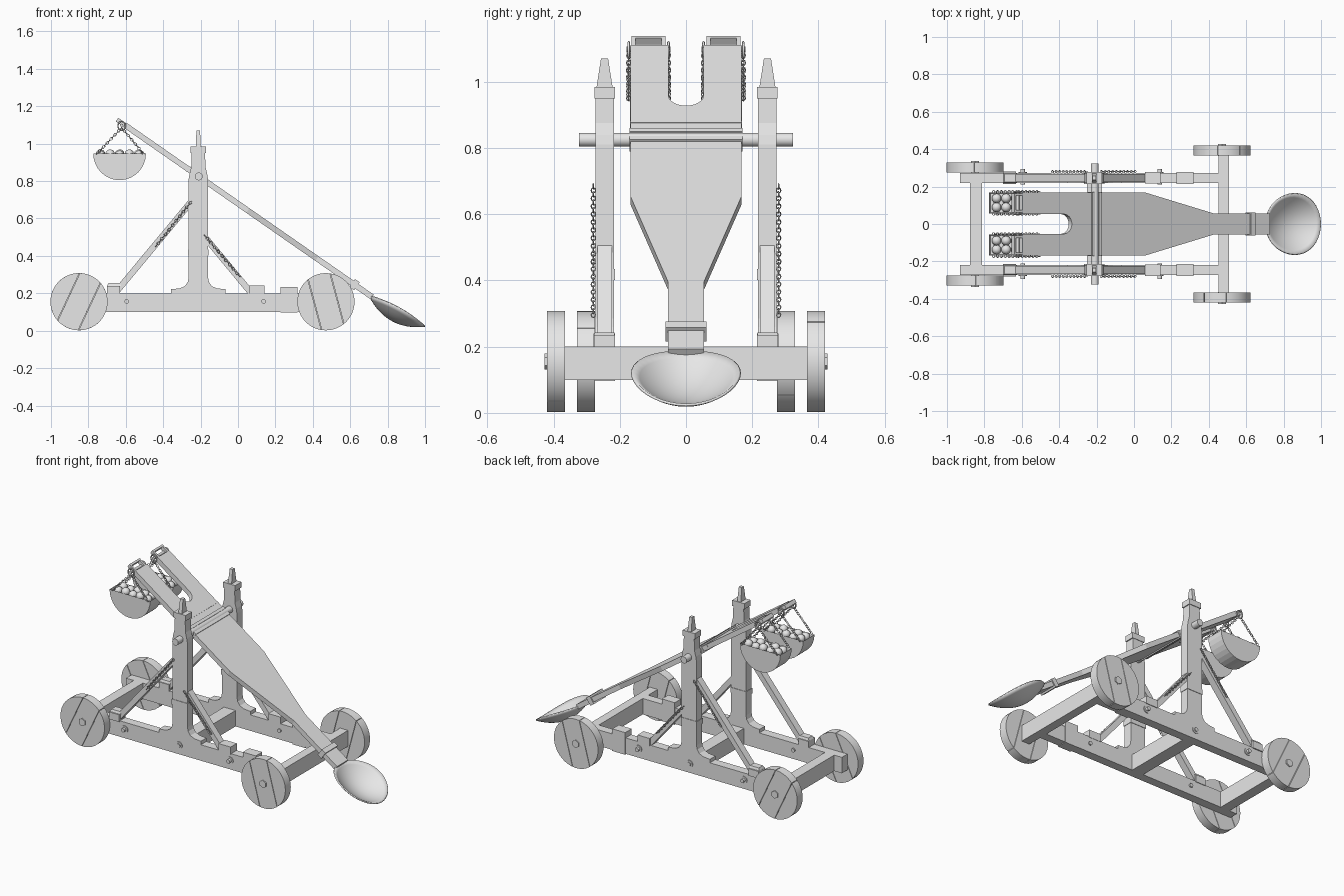
import bpy, bmesh, math
from math import sin, cos, pi, radians
from mathutils import Matrix, Vector

if "Cube" in bpy.data.objects:
    bpy.data.objects.remove(bpy.data.objects["Cube"])

grey = bpy.data.materials.new("plain_grey")
grey.use_nodes = True
grey.diffuse_color = (0.8, 0.8, 0.8, 1)
grey.node_tree.nodes["Principled BSDF"].inputs["Base Color"].default_value = (0.8, 0.8, 0.8, 1)


def finish(name, bm, smooth=False, matrix=None):
    bmesh.ops.recalc_face_normals(bm, faces=bm.faces)
    mesh = bpy.data.meshes.new(name)
    bm.to_mesh(mesh)
    bm.free()
    obj = bpy.data.objects.new(name, mesh)
    bpy.context.collection.objects.link(obj)
    mesh.materials.append(grey)
    if matrix:
        obj.matrix_world = matrix
    if smooth:
        bpy.ops.object.select_all(action='DESELECT')
        obj.select_set(True)
        bpy.context.view_layer.objects.active = obj
        bpy.ops.object.shade_smooth_by_angle(angle=radians(35))
    return obj


def box(name, x, y, z, matrix=None, top=(1, 1)):
    """Box from three (low, high) ranges; top scales the upper face."""
    bm = bmesh.new()
    bmesh.ops.create_cube(bm, size=1)
    for v in bm.verts:
        if v.co.z > 0:
            v.co.x *= top[0]
            v.co.y *= top[1]
        v.co = [(a + b) / 2 + c * (b - a) for c, (a, b) in zip(v.co, (x, y, z))]
    return finish(name, bm, matrix=matrix)


def prism(name, points, low, high, axis='Y', matrix=None, hollow=None):
    """Extrude an outline along Y (points are x, z) or Z (points are x, y)."""
    bm = bmesh.new()
    place = (lambda p: (p[0], low, p[1])) if axis == 'Y' else (lambda p: (p[0], p[1], low))
    face = bm.faces.new([bm.verts.new(place(p)) for p in points])
    new = bmesh.ops.extrude_face_region(bm, geom=[face])["geom"]
    step = Vector((0, high - low, 0)) if axis == 'Y' else Vector((0, 0, high - low))
    bmesh.ops.translate(bm, vec=step, verts=[v for v in new if isinstance(v, bmesh.types.BMVert)])
    if hollow:
        bmesh.ops.recalc_face_normals(bm, faces=bm.faces)
        top = max(bm.faces, key=lambda f: f.calc_center_median().z)
        bmesh.ops.inset_region(bm, faces=[top], thickness=0.008)
        bmesh.ops.translate(bm, vec=(0, 0, -hollow), verts=top.verts)
    return finish(name, bm, matrix=matrix)


def rod(name, x, y, z, radius, sides=24):
    """Cylinder lying along Y."""
    bm = bmesh.new()
    bmesh.ops.create_cone(bm, cap_ends=True, segments=sides, radius1=radius, radius2=radius, depth=y[1] - y[0])
    m = Matrix.Translation((x, sum(y) / 2, z)) @ Matrix.Rotation(pi / 2, 4, 'X')
    bmesh.ops.transform(bm, matrix=m, verts=bm.verts)
    return finish(name, bm, smooth=sides > 8)


def wires(name, loops, thickness):
    """Closed wire loops turned into one mesh."""
    curve = bpy.data.curves.new(name, 'CURVE')
    curve.dimensions = '3D'
    curve.bevel_depth = thickness
    curve.bevel_resolution = 1
    for loop in loops:
        spline = curve.splines.new('POLY')
        spline.points.add(len(loop) - 1)
        for p, co in zip(spline.points, loop):
            p.co = (*co, 1)
        spline.use_cyclic_u = True
    curve.materials.append(grey)
    obj = bpy.data.objects.new(name, curve)
    bpy.context.collection.objects.link(obj)
    bpy.ops.object.select_all(action='DESELECT')
    obj.select_set(True)
    bpy.context.view_layer.objects.active = obj
    bpy.ops.object.convert(target='MESH')


def chain(name, start, end, pitch=0.015):
    """Oval links, alternately turned, between two points."""
    a, b = Vector(start), Vector(end)
    along = (b - a).normalized()
    side = along.cross(Vector((0.1, 1, 0.2))).normalized()
    count = round((b - a).length / pitch)
    loops = []
    for i in range(count):
        centre = a.lerp(b, (i + 0.5) / count)
        across = side if i % 2 else along.cross(side)
        loops.append([centre + along * 0.010 * cos(t * pi / 4) + across * 0.0065 * sin(t * pi / 4)
                      for t in range(8)])
    wires(name, loops, 0.0018)


def beam(name, start, end, y, thick):
    """Square beam in the XZ plane between two points."""
    d = Vector(end) - Vector(start)
    m = Matrix.Translation((start[0], 0, start[1])) @ Matrix.Rotation(-math.atan2(d.y, d.x), 4, 'Y')
    return box(name, (0, d.length), y, (-thick / 2, thick / 2), m)


def wheel(name, x, y, tilt, s):
    """Plank disc, split along two seams, with a hub nut."""
    bm = bmesh.new()
    for low, high in ((-1, -0.063), (-0.06, 0.06), (0.063, 1)):
        part = bmesh.new()
        bmesh.ops.create_cone(part, cap_ends=True, segments=48, radius1=0.153, radius2=0.153, depth=0.054)
        for limit, sign in ((low, -1), (high, 1)):
            cut = bmesh.ops.bisect_plane(part, geom=part.verts[:] + part.edges[:] + part.faces[:],
                                         plane_co=(limit, 0, 0), plane_no=(sign, 0, 0), clear_outer=True)
            edges = [e for e in cut["geom_cut"] if isinstance(e, bmesh.types.BMEdge)]
            if edges:
                bmesh.ops.contextual_create(part, geom=edges)
        piece = bpy.data.meshes.new("plank")
        part.to_mesh(piece)
        part.free()
        bm.from_mesh(piece)
        bpy.data.meshes.remove(piece)
    m = Matrix.Translation((x, s * y, 0.155)) @ Matrix.Rotation(pi / 2, 4, 'X') @ Matrix.Rotation(tilt, 4, 'Z')
    bmesh.ops.transform(bm, matrix=m, verts=bm.verts)
    finish(name, bm, smooth=True)
    rod(name + "_hub", x, sorted((s * (y - 0.03), s * (y + 0.034))), 0.155, 0.024, 6)


# Frame cross beams
box("rear_cross_beam", (-0.877, -0.813), (-0.22, 0.22), (0.1, 0.2))
box("middle_cross_beam", (-0.25, -0.17), (-0.22, 0.22), (0.1, 0.2))
box("front_cross_beam", (0.453, 0.508), (-0.366, 0.366), (0.1, 0.2))
rod("pivot_axle", -0.21, (-0.323, 0.323), 0.825, 0.021)

# Post outline: curved foot, straight shaft, narrowed neck
half = [(0.145, 0.195), (0.145, 0.222), (0.10, 0.226), (0.072, 0.238), (0.057, 0.26), (0.052, 0.285),
        (0.052, 0.81), (0.047, 0.84), (0.038, 0.875), (0.036, 0.95)]
post = [(-0.212 + x, z) for x, z in half] + [(-0.212 - x, z) for x, z in reversed(half)]

for s, side in ((1, "left"), (-1, "right")):
    def span(a, b):
        return sorted((s * a, s * b))
    # Rail and its clamps
    box(side + "_rail", (-0.93, 0.455), span(0.218, 0.273), (0.1, 0.2))
    box(side + "_rear_clamp", (-0.70, -0.63), span(0.214, 0.28), (0.195, 0.24))
    box(side + "_rear_clamp_top", (-0.70, -0.625), span(0.22, 0.272), (0.24, 0.255), top=(0.8, 0.8))
    box(side + "_middle_clamp", (0.06, 0.143), span(0.216, 0.277), (0.195, 0.243))
    box(side + "_front_clamp", (0.228, 0.318), span(0.214, 0.278), (0.096, 0.235))
    # Post with cap and spike
    prism(side + "_post", post, *span(0.218, 0.273))
    box(side + "_post_band", (-0.267, -0.157), span(0.215, 0.276), (0.402, 0.435))
    box(side + "_post_cap", (-0.255, -0.17), span(0.215, 0.277), (0.95, 0.985))
    box(side + "_post_spike", (-0.225, -0.2), span(0.222, 0.27), (0.985, 1.07), top=(0.8, 0.45))
    # Braces with chains along their outer face
    beam(side + "_rear_brace", (-0.645, 0.215), (-0.25, 0.69), span(0.224, 0.268), 0.033)
    beam(side + "_front_brace", (0.068, 0.205), (-0.185, 0.51), span(0.224, 0.268), 0.033)
    chain(side + "_rear_brace_chain", (-0.44, s * 0.28, 0.45), (-0.25, s * 0.28, 0.69))
    chain(side + "_front_brace_chain", (0.01, s * 0.28, 0.29), (-0.18, s * 0.28, 0.51))
    # Bolts through the rail
    for i, x in enumerate((-0.595, -0.217, 0.137)):
        rod(f"{side}_washer_{i}", x, span(0.262, 0.278), 0.157, 0.022)
        rod(f"{side}_bolt_{i}", x, span(0.21, 0.294 if i != 1 else 0.284), 0.157, 0.012, 12)
    # Wheels
    wheel(side + "_rear_wheel", -0.85, 0.302, radians(25 * s), s)
    wheel(side + "_front_wheel", 0.47, 0.393, radians(-15 * s), s)

# Throwing arm, drawn flat and tilted about the axle
tilt = Matrix.Translation((-0.21, 0, 0.825)) @ Matrix.Rotation(radians(34.8), 4, 'Y')
edge = [(-0.48, 0.168), (0.32, 0.168), (0.77, 0.055), (1.13, 0.055)]
slot = [(-0.212 + 0.053 * sin(t * pi / 12), -0.053 * cos(t * pi / 12)) for t in range(13)]
arm = [(-0.48, -0.053)] + slot + [(-0.48, 0.053)] + edge + [(u, -v) for u, v in reversed(edge)]
prism("throwing_arm", arm, -0.015, 0.015, 'Z', tilt)
box("arm_strap_upper", (-0.03, -0.012), (-0.171, 0.171), (-0.022, 0.022), tilt)
box("arm_strap_lower", (0.012, 0.03), (-0.171, 0.171), (-0.022, 0.022), tilt)
box("arm_seam_band", (-0.072, -0.066), (-0.169, 0.169), (-0.017, 0.017), tilt)
box("spoon_collar", (1.0, 1.03), (-0.062, 0.062), (-0.026, 0.026), tilt)

# Spoon bowl: dished oval with raised sides
bm = bmesh.new()
bmesh.ops.create_circle(bm, cap_ends=True, segments=40, radius=1)
bmesh.ops.delete(bm, geom=bm.faces[:], context='FACES_ONLY')
bmesh.ops.delete(bm, geom=bm.verts[:], context='VERTS')
rings = [[bm.verts.new((r / 8 * cos(a * pi / 20), r / 8 * sin(a * pi / 20), 0)) for a in range(40)]
         for r in range(1, 9)]
hub = bm.verts.new((0, 0, 0))
for a in range(40):
    b = (a + 1) % 40
    bm.faces.new((hub, rings[0][a], rings[0][b]))
    for inner, outer in zip(rings, rings[1:]):
        bm.faces.new((inner[a], outer[a], outer[b], inner[b]))
for v in bm.verts:
    x, y = v.co.x, v.co.y
    v.co = (0.171 + 0.171 * x, 0.166 * y, 0.02 * y * y - 0.058 * (1 - x * x - y * y))
spoon = finish("spoon_bowl", bm, True, Matrix.Translation((0.70, 0, 0.185)) @ Matrix.Rotation(radians(28.8), 4, 'Y'))
shell = spoon.modifiers.new("shell", 'SOLIDIFY')
shell.thickness = 0.008

# Counterweight baskets, stones, hangers and chains
bowl = [(-0.633 + 0.141 * cos(t * pi / 16), 0.948 - 0.143 * sin(t * pi / 16)) for t in range(17)]
for s, side in ((1, "left"), (-1, "right")):
    y = s * 0.113
    prism(side + "_basket", bowl, y - 0.056, y + 0.056, hollow=0.025)
    bm = bmesh.new()
    for i in range(5):
        for j in (-1, 1):
            spot = (-0.735 + i * 0.051, y + j * 0.024, 0.938 + 0.006 * ((i + (j > 0)) % 2))
            bmesh.ops.create_icosphere(bm, subdivisions=2, radius=0.026, matrix=Matrix.Translation(spot))
    finish(side + "_stones", bm, True)
    rod(side + "_hanger_pin", -0.622, (y - 0.066, y + 0.066), 1.098, 0.009, 12)
    for v in (-0.045, 0.045):
        box(side + "_handle_leg", (-0.53, -0.47), (y + v - 0.006, y + v + 0.006), (-0.012, 0.012), tilt)
    box(side + "_handle_bar", (-0.532, -0.52), (y - 0.051, y + 0.051), (-0.012, 0.012), tilt)
    for j in (-1, 1):
        edge_y = y + j * 0.06
        wires(side + "_hanger_ring", [[(-0.622 + 0.02 * cos(t * pi / 8), edge_y, 1.095 + 0.024 * sin(t * pi / 8))
                                       for t in range(16)]], 0.004)
        for x in (-0.755, -0.505):
            chain(side + "_basket_chain", (-0.622, edge_y, 1.085), (x, edge_y, 0.945))
